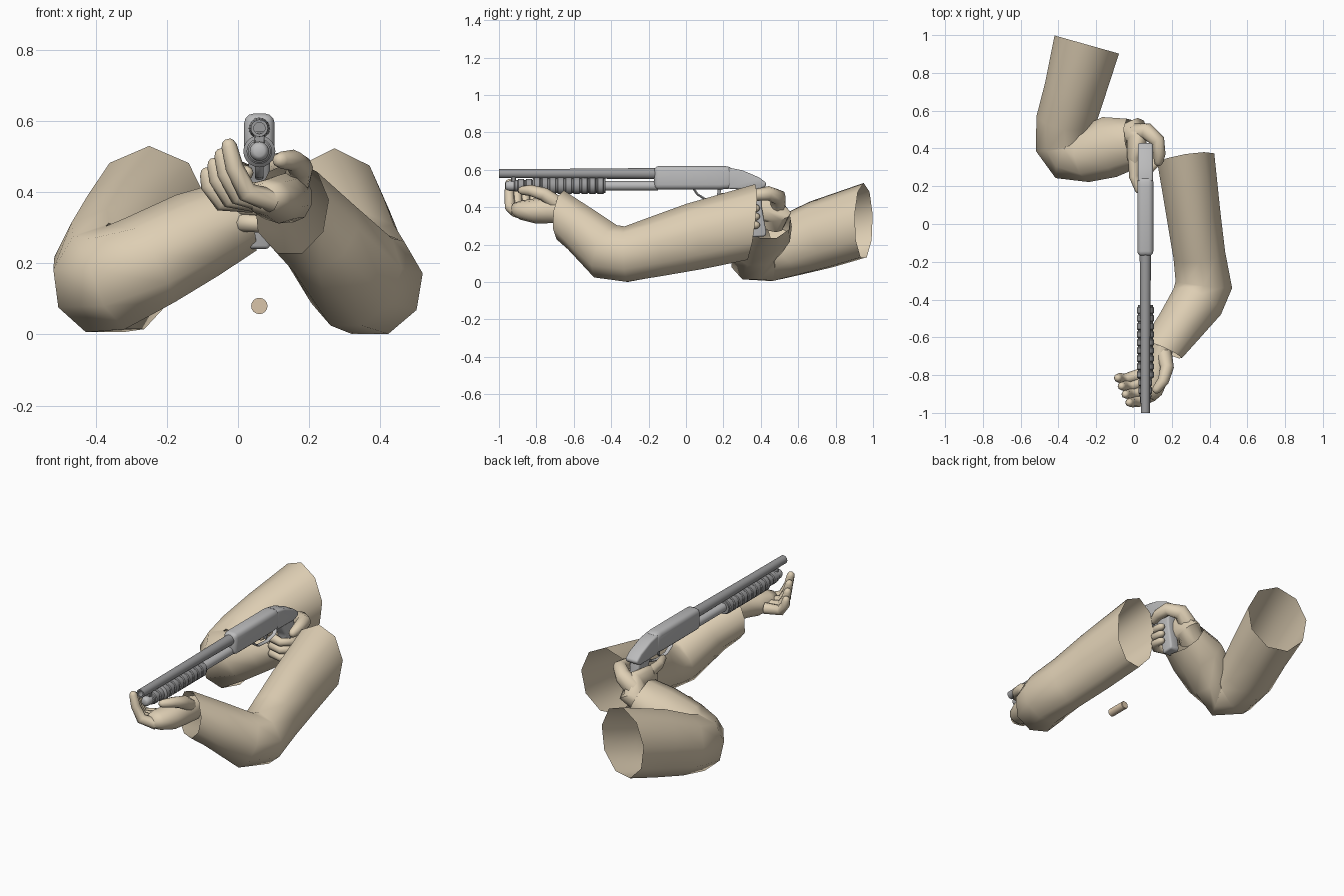
import bpy, bmesh, math
from mathutils import Vector as V

if "Cube" in bpy.data.objects:
    bpy.data.objects.remove(bpy.data.objects["Cube"])


def mat(name, c):
    m = bpy.data.materials.new(name)
    m.diffuse_color = (*c, 1)
    m.use_nodes = True
    m.node_tree.nodes["Principled BSDF"].inputs["Base Color"].default_value = m.diffuse_color
    return m


TAN = mat("tan", (0.73, 0.62, 0.455))
SHELL = mat("shell_tan", (0.70, 0.56, 0.40))
DARK = mat("dark_steel", (0.33, 0.33, 0.335))
GREY = mat("grey_steel", (0.50, 0.50, 0.505))
GX = 0.06  # centre plane of the gun


def finish(name, bm, m, angle=50, bevel=0, seg=3):
    bmesh.ops.recalc_face_normals(bm, faces=bm.faces[:])
    if bevel:
        es = [e for e in bm.edges if e.calc_face_angle(0) > 0.3]
        bmesh.ops.bevel(bm, geom=es, offset=bevel, segments=seg, profile=0.5,
                        affect='EDGES', clamp_overlap=True)
    me = bpy.data.meshes.new(name)
    bm.to_mesh(me)
    bm.free()
    for p in me.polygons:
        p.use_smooth = True
    me.set_sharp_from_angle(angle=math.radians(angle))
    me.materials.append(m)
    o = bpy.data.objects.new(name, me)
    bpy.context.collection.objects.link(o)
    return o


def loft(name, secs, m, n=9, cap=False, start_dir=None, end_dir=None,
         up=V((0, 0, 1)), angle=70):
    """Tube through sections (centre, side radius, up radius)."""
    bm = bmesh.new()
    pts = [V(s[0]) for s in secs]
    rings = []
    for i, (c, a, b) in enumerate(secs):
        t = V()
        if i:
            t += (pts[i] - pts[i - 1]).normalized()
        if i < len(pts) - 1:
            t += (pts[i + 1] - pts[i]).normalized()
        if start_dir and i == 0:
            t = V(start_dir)
        if end_dir and i == len(pts) - 1:
            t = V(end_dir)
        t.normalize()
        s = t.cross(up).normalized()
        u = s.cross(t)
        ring = []
        for k in range(n):
            w = 2 * math.pi * k / n
            ring.append(bm.verts.new(pts[i] + s * a * math.sin(w) + u * b * math.cos(w)))
        rings.append(ring)
    for r, q in zip(rings, rings[1:]):
        for k in range(n):
            bm.faces.new((r[k], r[(k + 1) % n], q[(k + 1) % n], q[k]))
    if cap:
        bm.faces.new(rings[0])
        bm.faces.new(rings[-1])
    return finish(name, bm, m, angle)


def finger(name, path, r0, r1, up=V((0, 0, 1))):
    """Tapered finger with a blunt rounded tip."""
    n = len(path)
    secs = [(p, r0 + (r1 - r0) * i / (n - 1), r0 + (r1 - r0) * i / (n - 1))
            for i, p in enumerate(path)]
    d = (V(path[-1]) - V(path[-2])).normalized()
    secs.append((V(path[-1]) + d * r1 * 0.6, r1 * 0.75, r1 * 0.75))
    secs.append((V(path[-1]) + d * r1 * 0.9, r1 * 0.35, r1 * 0.35))
    return loft(name, secs, TAN, 8, True, up=up)


def lathe(name, prof, z, m, n=20, x=GX):
    """Turn a (y, radius) profile around an axis along y."""
    bm = bmesh.new()
    rings = [[bm.verts.new((x + r * math.cos(2 * math.pi * k / n), y,
                            z + r * math.sin(2 * math.pi * k / n))) for k in range(n)]
             for y, r in prof]
    for r, q in zip(rings, rings[1:]):
        for k in range(n):
            bm.faces.new((r[k], r[(k + 1) % n], q[(k + 1) % n], q[k]))
    bm.faces.new(rings[0])
    bm.faces.new(rings[-1])
    return finish(name, bm, m, 40)


def plate(name, prof, width, m, bevel, seg=3):
    """Side profile of (y, z) points, extruded across x."""
    bm = bmesh.new()
    f = bm.faces.new([bm.verts.new((GX - width / 2, y, z)) for y, z in prof])
    g = bmesh.ops.extrude_face_region(bm, geom=[f])
    bmesh.ops.translate(bm, verts=[v for v in g["geom"] if isinstance(v, bmesh.types.BMVert)],
                        vec=(width, 0, 0))
    return finish(name, bm, m, 40, bevel, seg)


# Front arm sleeve: shoulder, elbow, cuff
loft("front_sleeve", [
    ((0.275, 0.345, 0.315), .155, .21),
    ((0.315, 0.05, 0.24), .145, .185),
    ((0.345, -0.16, 0.185), .14, .165),
    ((0.37, -0.32, 0.145), .153, .153),
    ((0.33, -0.42, 0.16), .145, .155),
    ((0.23, -0.555, 0.28), .125, .13),
    ((0.15, -0.665, 0.355), .115, .135)], TAN, 9,
    start_dir=(.16, -.97, .12), end_dir=(-.4, -.9, .1))

# Rear arm sleeve, bent sharply at the elbow
loft("rear_sleeve", [
    ((-0.25, 0.95, 0.325), .18, .205),
    ((-0.31, 0.72, 0.25), .165, .19),
    ((-0.36, 0.55, 0.19), .16, .17),
    ((-0.37, 0.43, 0.155), .158, .16),
    ((-0.33, 0.37, 0.155), .155, .157),
    ((-0.25, 0.37, 0.205), .15, .14),
    ((-0.12, 0.41, 0.275), .165, .13),
    ((0.0, 0.43, 0.33), .135, .11)], TAN, 9,
    start_dir=(-.27, -.96, 0), end_dir=(.85, .2, .4))

# Front hand cupped below the pump
loft("front_palm", [
    ((0.155, -0.63, 0.385), .055, .07),
    ((0.14, -0.73, 0.385), .062, .07),
    ((0.115, -0.80, 0.38), .075, .068),
    ((0.085, -0.88, 0.385), .07, .052),
    ((0.07, -0.92, 0.39), .045, .035)], TAN, 10, True)
for i in range(4):
    f = i / 3
    finger("front_finger_%d" % (i + 1), [
        (0.10 - .06 * f, -.905 + .11 * f, .375),
        (0.025 - .07 * f, -.94 + .12 * f, .40 - .025 * f),
        (-0.01 - .07 * f, -.945 + .13 * f, .47 - .05 * f),
        (-0.025 - .06 * f, -.945 + .13 * f, .53 - .08 * f)], .033, .022, V((0, 1, 0)))
finger("front_thumb", [(0.16, -.69, .42), (0.175, -.76, .47),
                       (0.155, -.83, .49), (0.12, -.875, .49)], .042, .024)

# Rear hand around the grip
loft("rear_palm", [
    ((-0.04, 0.46, 0.31), .07, .06),
    ((0.005, 0.485, 0.36), .08, .068),
    ((0.015, 0.44, 0.405), .055, .085),
    ((0.0, 0.36, 0.40), .04, .085),
    ((0.005, 0.30, 0.39), .03, .07)], TAN, 10, True)
finger("rear_thumb", [(0.01, .48, .40), (0.07, .49, .455), (0.125, .44, .475),
                      (0.135, .37, .465), (0.13, .33, .45)], .052, .025)
finger("rear_index_finger", [(0.0, .34, .44), (0.0, .25, .45), (0.025, .18, .455)], .032, .02)
for i in range(3):
    z = .405 - .045 * i
    finger("rear_finger_%d" % (i + 1), [
        (0.0, .35, z), (0.02, .295, z), (0.08, .285, z - .005),
        (0.12, .325, z - .01), (0.115, .375, z - .01)], .028, .021)

# Barrel with a hollow bore
lathe("barrel", [(-.80, .016), (-1.0, .016), (-1.0, .024), (-.6, .026), (-.15, .03)], .58, DARK)

# Magazine tube, its cap and the clamp to the barrel
lathe("magazine_tube", [(-.93, .025), (-.15, .025)], .515, GREY)
lathe("magazine_cap", [(-.965, .014), (-.96, .022), (-.945, .027), (-.90, .027)], .515, GREY)
plate("barrel_clamp", [(-.935, .53), (-.935, .57), (-.91, .57), (-.91, .53)], .03, DARK, .004, 1)

# Ribbed pump
prof = [(-.92, .026), (-.915, .032)]
for i in range(11):
    y = -.90 + i * .0425
    r = .036 if i < 2 else .045
    prof += [(y, r - .005), (y + .004, r), (y + .032, r), (y + .036, r - .005)]
prof += [(-.43, .04), (-.43, .026)]
lathe("pump", prof, .515, DARK)

# Receiver, rear stock and grip
plate("receiver", [(-.17, .495), (-.17, .621), (.20, .621), (.25, .615), (.25, .50), (.18, .495)],
      .085, GREY, .026)
plate("rear_stock", [(.225, .613), (.30, .598), (.39, .56), (.43, .53), (.425, .51),
                     (.39, .495), (.225, .498)], .08, GREY, .026)
plate("grip", [(.27, .51), (.40, .51), (.405, .40), (.43, .265), (.425, .245), (.355, .24),
               (.335, .36), (.32, .43)], .06, GREY, .014)

# Trigger guard and trigger
loft("trigger_guard", [((GX, y, z), .012, .006) for y, z in
                       [(.04, .50), (.06, .47), (.10, .445), (.18, .44), (.25, .455), (.28, .50)]],
     GREY, 8, True, up=V((0, .3, 1)))
plate("trigger", [(.17, .50), (.19, .50), (.185, .475), (.17, .455), (.165, .46)], .014, DARK, 0)

# Loose shell below the gun
lathe("loose_shell", [(-.125, .02), (-.125, .023), (-.01, .023), (-.007, .02)], .08, SHELL, 16)
